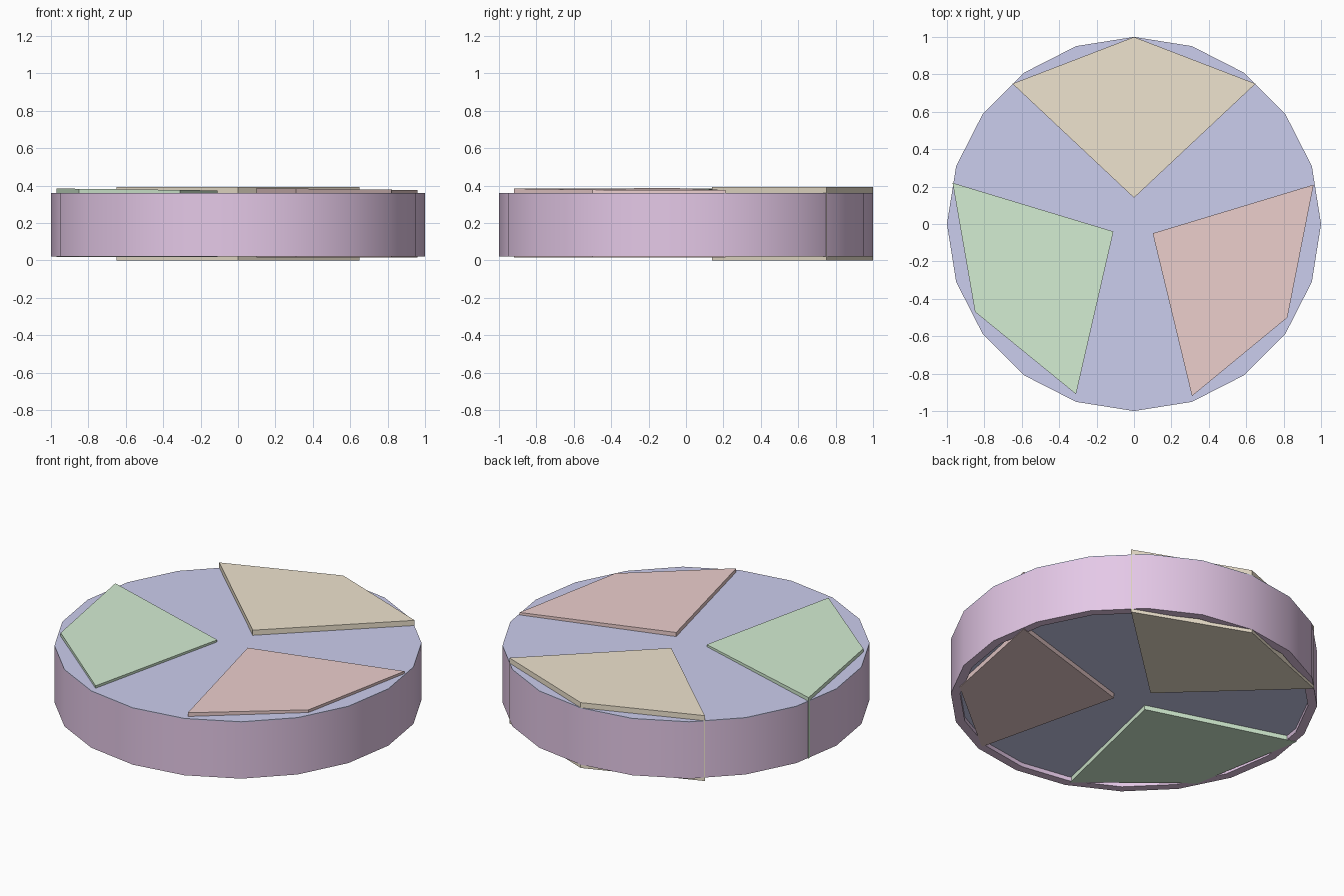
import bpy, bmesh, math

if "Cube" in bpy.data.objects:
    bpy.data.objects.remove(bpy.data.objects["Cube"])

SIDES = 20


def material(name, rgb):
    m = bpy.data.materials.new(name)
    m.diffuse_color = (*rgb, 1)
    m.use_nodes = True
    m.node_tree.nodes["Principled BSDF"].inputs["Base Color"].default_value = m.diffuse_color
    return m


def finish(bm, name, mat):
    bmesh.ops.recalc_face_normals(bm, faces=bm.faces)
    me = bpy.data.meshes.new(name)
    bm.to_mesh(me)
    bm.free()
    ob = bpy.data.objects.new(name, me)
    bpy.context.collection.objects.link(ob)
    me.materials.append(mat)
    return ob


def lathe(name, profile, mat):
    """Sweep a closed (radius, z) profile round z; end loops on the axis become caps."""
    bm = bmesh.new()
    rings = []
    for r, z in profile:
        rings.append([bm.verts.new((r * math.cos(2 * math.pi * i / SIDES),
                                    r * math.sin(2 * math.pi * i / SIDES), z))
                      for i in range(SIDES)])
    return bm, rings


def bridge(bm, a, b):
    for i in range(SIDES):
        j = (i + 1) % SIDES
        bm.faces.new((a[i], a[j], b[j], b[i]))


def smooth(ob):
    bpy.ops.object.select_all(action='DESELECT')
    ob.select_set(True)
    bpy.context.view_layer.objects.active = ob
    bpy.ops.object.shade_smooth_by_angle(angle=math.radians(30))


def wedge(name, points, bottom, top, slope, mat):
    """Four-cornered prism running right through the disc, slightly tilted along x."""
    bm = bmesh.new()
    low = [bm.verts.new((x, y, bottom)) for x, y in points]
    high = [bm.verts.new((x, y, top + slope * (abs(x) - 0.5))) for x, y in points]
    bm.faces.new(low)
    bm.faces.new(high)
    for i in range(4):
        j = (i + 1) % 4
        bm.faces.new((low[i], low[j], high[j], high[i]))
    return finish(bm, name, mat)


purple = material("purple", (0.78, 0.58, 0.80))
blue = material("blue", (0.60, 0.61, 0.85))
tan = material("tan", (0.86, 0.77, 0.62))
green = material("green", (0.66, 0.85, 0.65))
red = material("red", (0.84, 0.62, 0.61))

# outer rim: hollow band
bm, r = lathe("rim", [(0.95, 0.02), (1, 0.02), (1, 0.357), (0.95, 0.357)], purple)
for k in range(4):
    bridge(bm, r[k], r[(k + 1) % 4])
smooth(finish(bm, "outer_rim", purple))

# core: recessed underneath, spreading over the rim on top
bm, r = lathe("core", [(0.95, 0.045), (0.95, 0.357), (1, 0.357), (1, 0.362)], blue)
for k in range(3):
    bridge(bm, r[k], r[k + 1])
bm.faces.new(r[0])
bm.faces.new(r[-1])
smooth(finish(bm, "core_disc", blue))

# three wedges
wedge("back_wedge", [(0, 1), (0.65, 0.75), (0, 0.14), (-0.65, 0.75)],
      0.0, 0.393, 0, tan)
wedge("left_wedge", [(-0.97, 0.22), (-0.11, -0.04), (-0.31, -0.91), (-0.85, -0.47)],
      0.018, 0.379, 0.012, green)
wedge("right_wedge", [(0.96, 0.21), (0.10, -0.05), (0.31, -0.92), (0.82, -0.50)],
      0.016, 0.382, -0.012, red)
